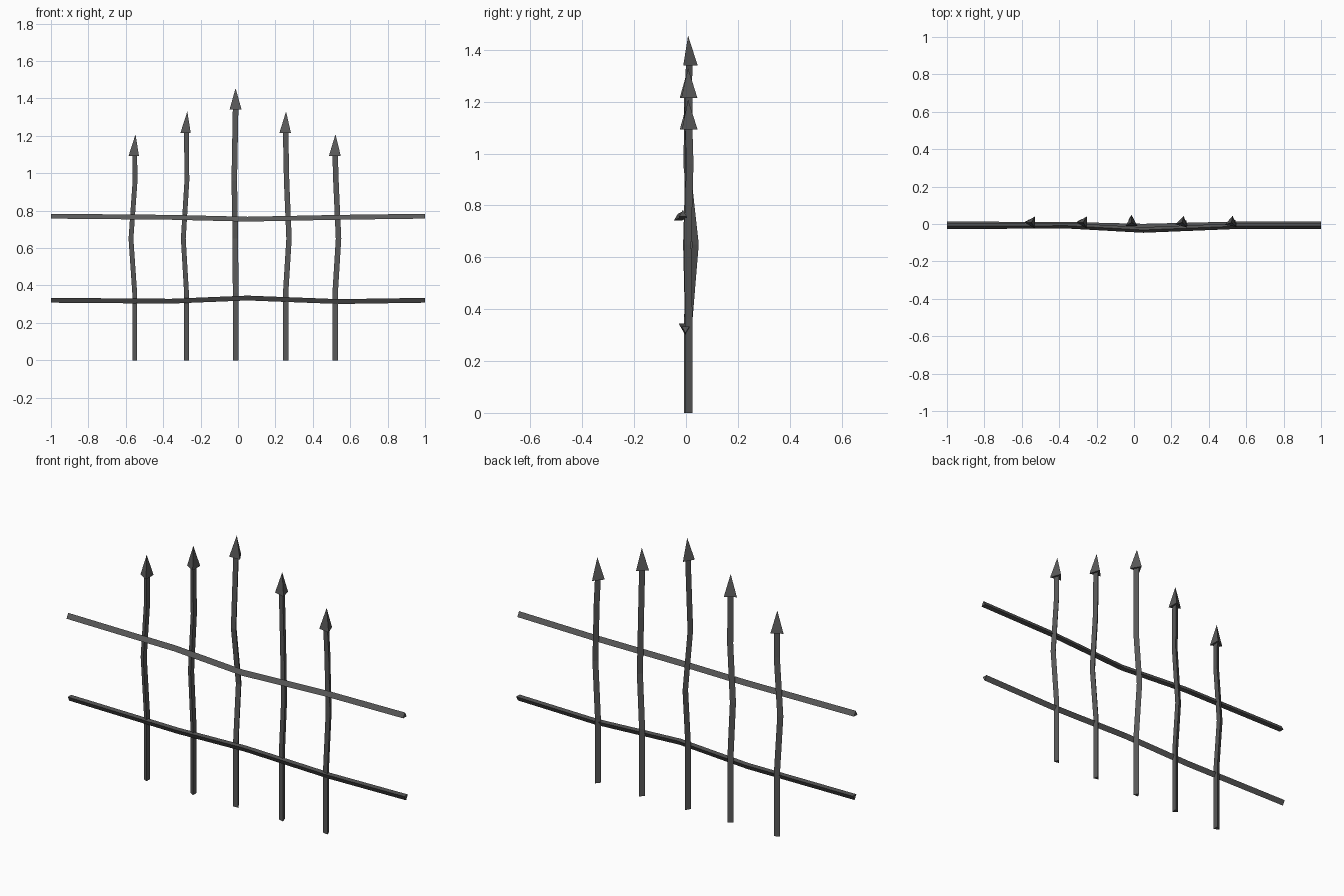
import bpy, bmesh
from math import cos, sin, radians
from mathutils import Vector

if "Cube" in bpy.data.objects:
    bpy.data.objects.remove(bpy.data.objects["Cube"])

iron = bpy.data.materials.new("dark_iron")
iron.use_nodes = True
iron.diffuse_color = (0.1, 0.1, 0.1, 1)
iron.node_tree.nodes["Principled BSDF"].inputs["Base Color"].default_value = (0.1, 0.1, 0.1, 1)

BAR_R, HEAD_R = 0.0172, 0.037


def ring(bm, centre, u, v, radius, angle):
    """Three-sided cross-section in the plane of u and v."""
    return [bm.verts.new(Vector(centre) + radius * (u * cos(a) + v * sin(a)))
            for a in (radians(angle + k * 120) for k in range(3))]


def bridge(bm, a, b):
    for i in range(3):
        j = (i + 1) % 3
        bm.faces.new((a[i], a[j], b[j], b[i]))


def finish(bm, name):
    bmesh.ops.recalc_face_normals(bm, faces=bm.faces)
    mesh = bpy.data.meshes.new(name)
    bm.to_mesh(mesh)
    bm.free()
    mesh.materials.append(iron)
    bpy.context.collection.objects.link(bpy.data.objects.new(name, mesh))


def bent_bar(name, path, u, v, angle):
    """Closed triangular bar swept along a slightly crooked path."""
    bm = bmesh.new()
    rings = [ring(bm, p, u, v, BAR_R, angle) for p in path]
    for a, b in zip(rings, rings[1:]):
        bridge(bm, a, b)
    bm.faces.new(rings[0])
    bm.faces.new(rings[-1])
    finish(bm, name)


def spear_head(name, x, y, base, tip, angle):
    bm = bmesh.new()
    r = ring(bm, (x, y, base), X, Y, HEAD_R, angle)
    apex = bm.verts.new((x, y, tip))
    for i in range(3):
        bm.faces.new((r[i], r[(i + 1) % 3], apex))
    bm.faces.new(r)
    finish(bm, name)


X, Y, Z = Vector((1, 0, 0)), Vector((0, 1, 0)), Vector((0, 0, 1))
Y0 = 0.008

# Upright pickets: x, tip height, facing angle, middle bend, upper bend
pickets = [
    (-0.548, 1.208, 180, (-0.02, 0.002), (0.002, 0.0)),
    (-0.271, 1.33, 180, (-0.017, 0.004), (0.002, 0.0)),
    (-0.013, 1.455, 90, (-0.001, 0.024), (-0.007, -0.01)),
    (0.257, 1.33, 75, (0.018, -0.007), (0.005, 0.002)),
    (0.521, 1.208, 80, (0.018, -0.005), (0.004, 0.004)),
]
for n, (x, tip, angle, mid, upper) in enumerate(pickets, 1):
    base = tip - 0.115
    path = [(x, Y0, 0), (x, Y0, 0.36),
            (x + mid[0], Y0 + mid[1], 0.65),
            (x + upper[0], Y0 + upper[1], 0.96),
            (x, Y0, base)]
    bent_bar(f"picket_{n}", path, X, Y, angle)
    spear_head(f"spear_head_{n}", x, Y0, base, tip, angle)

# Crooked cross rails: upper has its ridge up, lower has its ridge down
bent_bar("upper_rail", [(-1, -0.012, 0.766), (-0.36, -0.009, 0.76), (0.05, -0.032, 0.75),
                        (0.54, -0.012, 0.76), (1, -0.012, 0.766)], Y, Z, 90)
bent_bar("lower_rail", [(-1, -0.002, 0.325), (-0.36, -0.004, 0.32), (0.05, -0.014, 0.337),
                        (0.54, -0.002, 0.318), (1, -0.002, 0.325)], Y, Z, -90)
